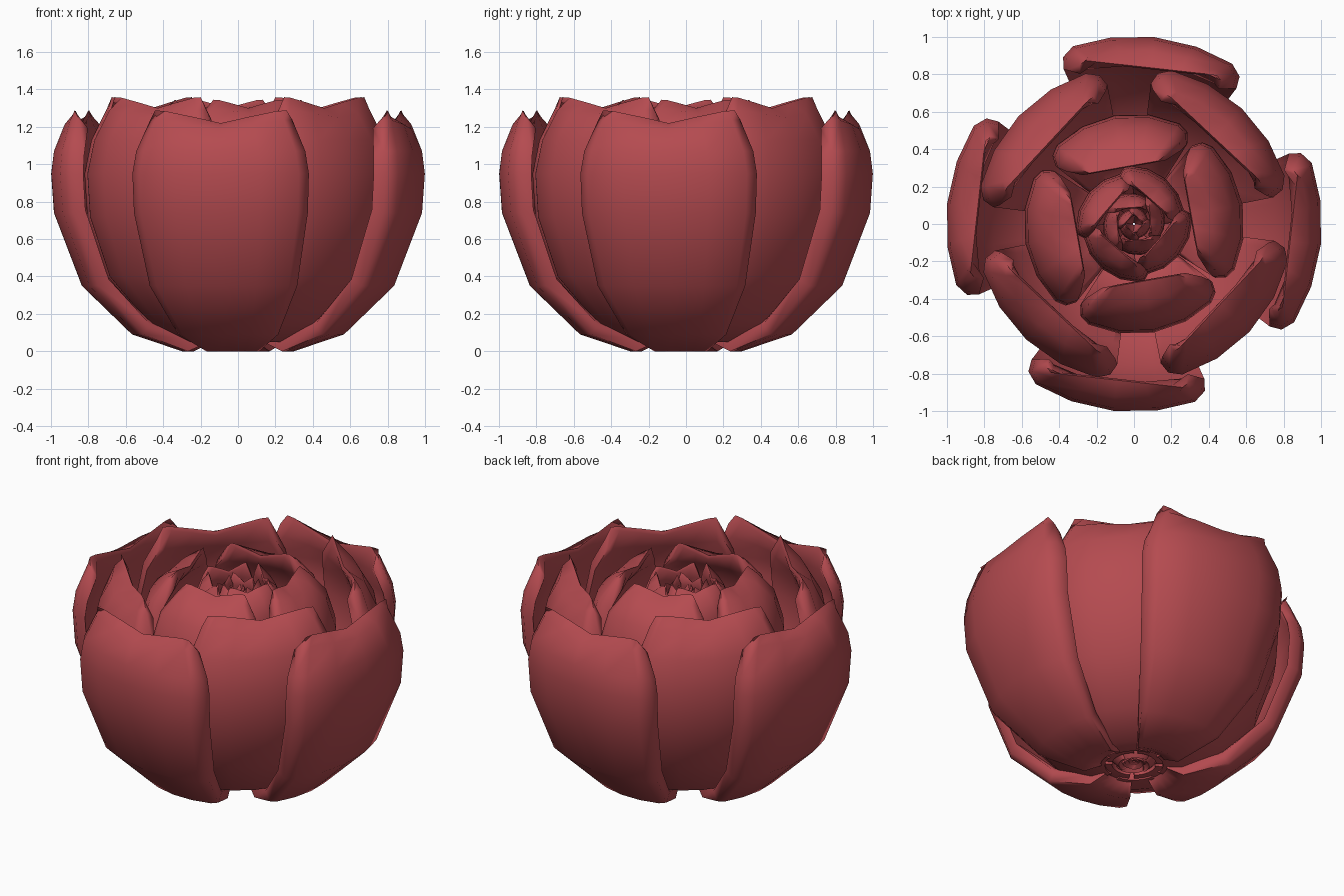
import bpy
from math import radians, sin, cos, tan, hypot

if "Cube" in bpy.data.objects:
    bpy.data.objects.remove(bpy.data.objects["Cube"])

red = bpy.data.materials.new("petal_red")
red.diffuse_color = (0.46, 0.07, 0.08, 1)
red.use_nodes = True
red.node_tree.nodes["Principled BSDF"].inputs["Base Color"].default_value = red.diffuse_color

COLS = [-1, -0.86, -0.45, 0, 0.45, 0.86, 1]


def petal_ring(name, profile, half, centre, thick, dip, twist=0.0):
    """Cupped petal: a (radius, z) profile swept over a small arc, thickened, four times."""
    outer, inner, faces = [], [], []
    n, rows = len(COLS), len(profile)
    for i, (r, z) in enumerate(profile):
        # inward normal of the profile at this row
        (r0, z0), (r1, z1) = profile[max(i - 1, 0)], profile[min(i + 1, rows - 1)]
        length = hypot(r1 - r0, z1 - z0)
        nr, nz = -(z1 - z0) / length, (r1 - r0) / length
        rim = i == rows - 1
        # the arc narrows towards the rim to cut the petal's corners
        h = half * {rows - 1: 0.78, rows - 2: 0.86, rows - 3: 0.97}.get(i, 1.0)
        for s in COLS:
            a = radians(s * h)
            rr = r * (0.965 if abs(s) == 1 else 1) * (1 + twist * s)
            if rim:                                         # rim runs straight across
                rr = r * (1 + twist * s) / cos(a)
            zz = z + dip * min(abs(s), 0.9) * (1 if rim else 0.7 if i == rows - 2 else 0)
            t = thick * (0.65 if abs(s) == 1 else 1) * (0.25 if rim else 1)
            x, y = rr * cos(a), rr * sin(a)
            outer.append((x, y, zz))
            inner.append((x - t * abs(nr), y * (0.98 if abs(s) == 1 else 1), zz + t * nz))
    m = n * rows
    for i in range(rows - 1):
        for j in range(n - 1):
            k = i * n + j
            q = (k, k + 1, k + 1 + n, k + n)
            faces += [q, tuple(v + m for v in reversed(q))]
    # close the border between the two skins
    loop = (list(range(n)) + [i * n + n - 1 for i in range(1, rows)]
            + [(rows - 1) * n + j for j in range(n - 2, -1, -1)]
            + [i * n for i in range(rows - 2, 0, -1)])
    for p, q in zip(loop, loop[1:] + loop[:1]):
        faces.append((q, p, p + m, q + m))
    me = bpy.data.meshes.new(name)
    me.from_pydata(outer + inner, [], faces)
    me.materials.append(red)
    ob = bpy.data.objects.new(name, me)
    bpy.context.collection.objects.link(ob)
    bpy.ops.object.select_all(action='DESELECT')
    ob.select_set(True)
    bpy.context.view_layer.objects.active = ob
    bpy.ops.object.shade_smooth_by_angle(angle=radians(60))
    for q in range(4):
        o = ob if q == 0 else bpy.data.objects.new(f"{name}_{q + 1}", ob.data)
        if q:
            bpy.context.collection.objects.link(o)
        o.rotation_euler.z = radians(centre + 90 * q)


# Outer open petals
petal_ring("outer_petal",
           [(0.2, 0.04), (0.3, 0.0), (0.57, 0.09), (0.84, 0.35), (0.99, 0.74),
            (1.005, 0.95), (0.99, 1.07), (0.93, 1.19), (0.84, 1.22)],
           29.3, -6.3, 0.1, 0.075)
# Second ring, filling the gaps
petal_ring("second_petal",
           [(0.17, 0.05), (0.28, 0.05), (0.5, 0.15), (0.72, 0.40), (0.83, 0.72),
            (0.845, 0.95), (0.81, 1.13), (0.74, 1.25), (0.63, 1.30)],
           34, 47, 0.1, 0.065)
# Third ring, curling inwards
petal_ring("third_petal",
           [(0.13, 0.06), (0.2, 0.06), (0.37, 0.15), (0.52, 0.42), (0.59, 0.75),
            (0.575, 1.0), (0.52, 1.18), (0.42, 1.27), (0.31, 1.30)],
           40, 10, 0.09, 0.05)
# Bud rings, overlapping like a spiral
petal_ring("bud_outer_petal",
           [(0.09, 0.05), (0.18, 0.14), (0.26, 0.42), (0.295, 0.75),
            (0.285, 1.0), (0.27, 1.13), (0.23, 1.22), (0.16, 1.26)],
           46, 55, 0.06, 0.05, 0.07)
petal_ring("bud_middle_petal",
           [(0.06, 0.06), (0.11, 0.15), (0.15, 0.42), (0.17, 0.75),
            (0.165, 1.0), (0.155, 1.12), (0.13, 1.19), (0.09, 1.22)],
           48, 12, 0.04, 0.05, 0.1)
petal_ring("bud_inner_petal",
           [(0.03, 0.07), (0.055, 0.15), (0.075, 0.42), (0.085, 0.75),
            (0.085, 1.0), (0.08, 1.1), (0.065, 1.16), (0.04, 1.19)],
           48, 55, 0.025, 0.04, 0.1)
